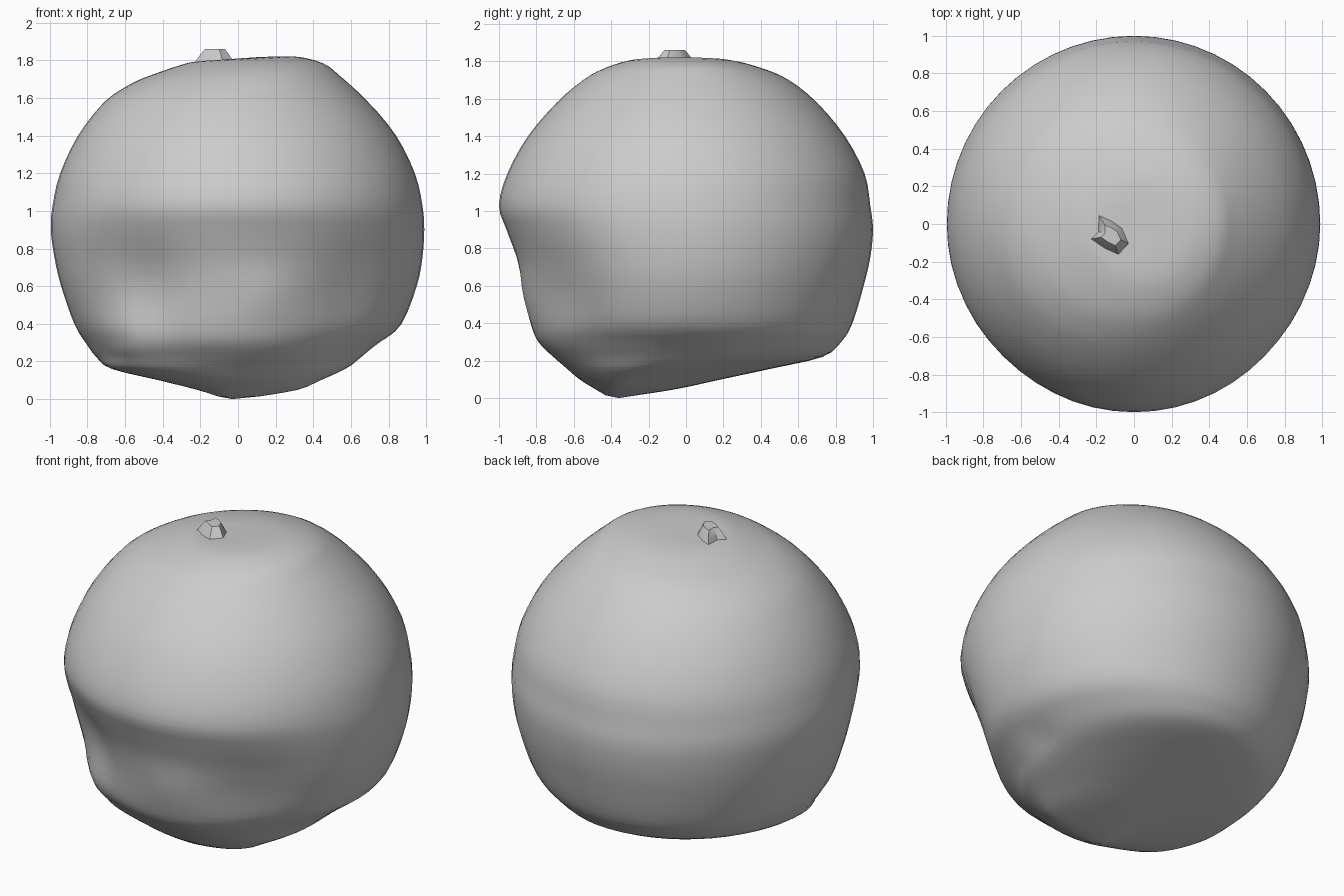
import bpy, bmesh, math
from mathutils import Vector

if "Cube" in bpy.data.objects:
    bpy.data.objects.remove(bpy.data.objects["Cube"])

SEG = 56
# Cross-sections: z, left x, right x, front y, back y, centre x, centre y
RINGS = [
    (0.015, -0.11, 0.12, -0.43, -0.26, -0.03, -0.36),
    (0.05, -0.22, 0.32, -0.49, -0.04, -0.03, -0.34),
    (0.10, -0.42, 0.44, -0.57, 0.19, -0.02, -0.28),
    (0.16, -0.67, 0.57, -0.64, 0.47, -0.02, -0.18),
    (0.22, -0.75, 0.66, -0.71, 0.73, 0.0, -0.05),
    (0.30, -0.81, 0.76, -0.79, 0.83, 0.0, 0.0),
    (0.40, -0.87, 0.87, -0.83, 0.89, 0.0, 0.0),
    (0.60, -0.94, 0.95, -0.87, 0.95, 0.0, 0.0),
    (0.75, -0.975, 0.98, -0.905, 0.985, 0.0, 0.0),
    (0.90, -0.995, 0.99, -0.96, 1.0, 0.0, 0.0),
    (1.03, -0.985, 0.98, -1.0, 0.985, 0.0, 0.0),
    (1.20, -0.945, 0.94, -0.955, 0.955, 0.0, 0.0),
    (1.40, -0.85, 0.84, -0.845, 0.85, 0.0, 0.0),
    (1.58, -0.71, 0.69, -0.69, 0.70, 0.0, 0.0),
    (1.70, -0.56, 0.54, -0.55, 0.55, 0.0, 0.0),
    (1.76, -0.42, 0.45, -0.44, 0.41, 0.0, 0.0),
    (1.80, -0.29, 0.30, -0.31, 0.25, 0.0, -0.02),
    (1.81, -0.22, 0.10, -0.20, 0.09, -0.10, -0.05),
]
# Local dents and bulges: position, width, outward amount
BUMPS = [
    (Vector((-0.50, -0.70, 0.62)), 0.26, -0.07),
    (Vector((-0.55, -0.55, 0.30)), 0.17, 0.05),
    (Vector((0.60, -0.65, 0.52)), 0.30, -0.05),
    (Vector((0.15, -0.85, 0.55)), 0.14, 0.02),
    (Vector((-0.63, -0.55, 0.30)), 0.05, -0.03),
    (Vector((0.68, 0.0, 0.27)), 0.09, -0.03),
]


def spline(a, b, c, d, t):
    return tuple(0.5 * (2 * q + (r - p) * t + (2 * p - 5 * q + 4 * r - s) * t * t
                        + (3 * q - p - 3 * r + s) * t ** 3)
                 for p, q, r, s in zip(a, b, c, d))


def point(ring, i):
    z, x0, x1, y0, y1, cx, cy = ring
    a = 2 * math.pi * i / SEG
    c, s = math.cos(a), math.sin(a)
    x = cx + c * (x1 - cx if c > 0 else cx - x0)
    y = cy + s * (y1 - cy if s > 0 else cy - y0)
    lean = 0.07 * min(1, max(0, (z - 1.6) / 0.2))
    p = Vector((x, y, z + lean * x))
    out = Vector((x, y, 0)).normalized()
    move = sum(k * math.exp(-((p - q).length / w) ** 2) for q, w, k in BUMPS)
    return p + out * move


def skin(name, loops, bottom, top):
    bm = bmesh.new()
    rows = [[bm.verts.new(p) for p in loop] for loop in loops]
    n = len(rows[0])
    for lo, hi in zip(rows, rows[1:]):
        for i in range(n):
            j = (i + 1) % n
            bm.faces.new((lo[i], lo[j], hi[j], hi[i]))
    for row, tip, flip in ((rows[0], bottom, True), (rows[-1], top, False)):
        if tip is None:
            continue
        v = bm.verts.new(tip)
        for i in range(n):
            a, b = row[i], row[(i + 1) % n]
            bm.faces.new((b, a, v) if flip else (a, b, v))
    me = bpy.data.meshes.new(name)
    bm.to_mesh(me)
    bm.free()
    ob = bpy.data.objects.new(name, me)
    bpy.context.collection.objects.link(ob)
    bpy.ops.object.select_all(action='DESELECT')
    ob.select_set(True)
    bpy.context.view_layer.objects.active = ob
    bpy.ops.object.shade_smooth_by_angle(angle=math.radians(40))
    return ob


# Fruit body, slightly dimpled under the stem
fine = []
for k in range(len(RINGS) - 1):
    quad = [RINGS[min(max(k + d, 0), len(RINGS) - 1)] for d in (-1, 0, 1, 2)]
    fine += [spline(*quad, t) for t in (0, 1 / 3, 2 / 3)]
fine.append(RINGS[-1])
skin("fruit_body", [[point(r, i) for i in range(SEG)] for r in fine],
     (-0.03, -0.36, 0.0), (-0.12, -0.06, 1.795))

# Stem stub: flared irregular nub
OUTLINE = [(-0.19, 0.05), (-0.12, 0.02), (-0.06, -0.02), (-0.02, -0.11),
           (-0.08, -0.17), (-0.16, -0.13), (-0.23, -0.08), (-0.19, -0.04)]
mid = Vector((-0.12, -0.06))
stem = []
for scale, z in ((1.0, 1.79), (0.8, 1.82), (0.62, 1.845), (0.5, 1.86)):
    stem.append([(*(mid + (Vector(p) - mid) * scale), z) for p in reversed(OUTLINE)])
skin("stem_stub", stem, None, (-0.12, -0.05, 1.86))
